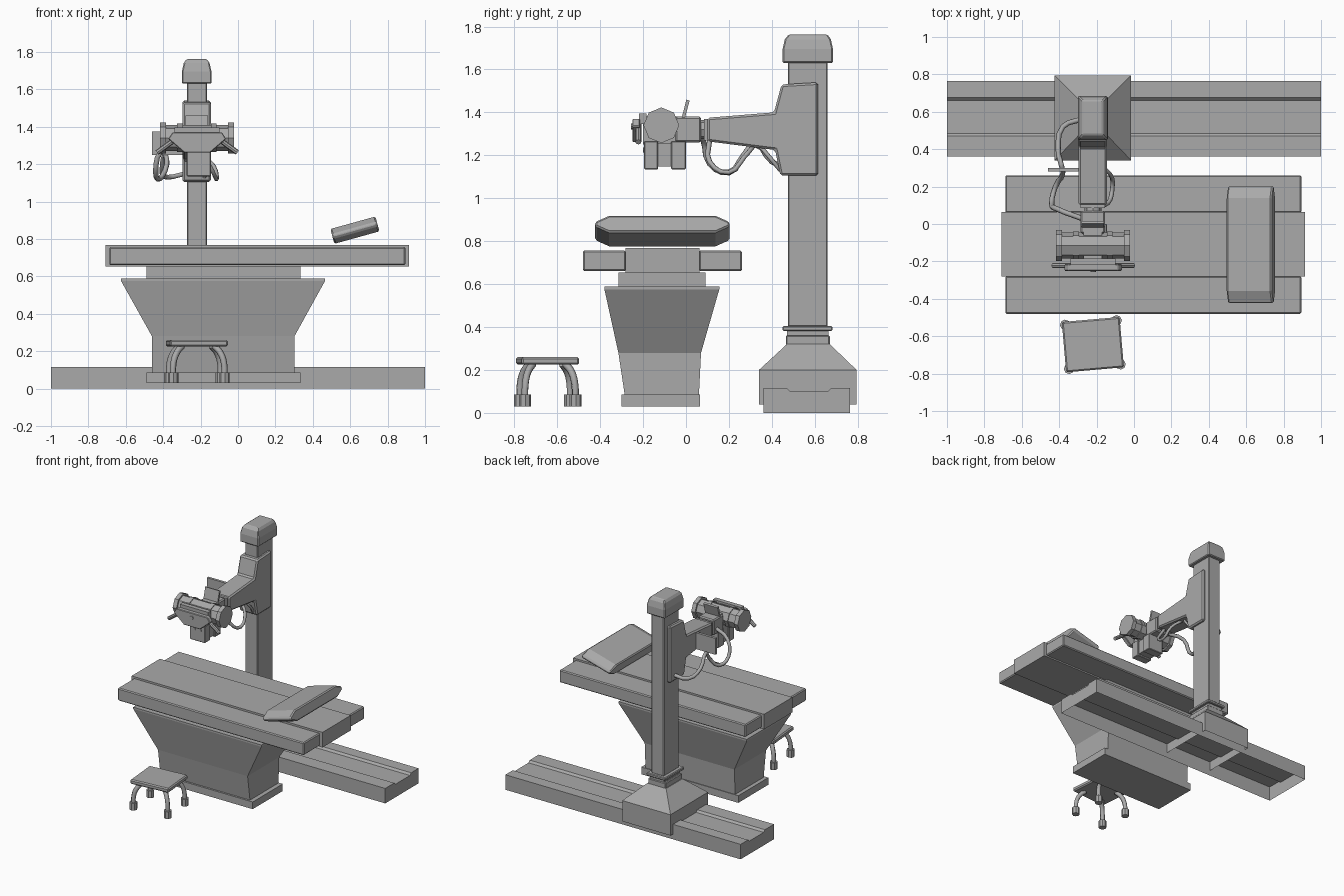
import bpy, bmesh, math
from mathutils import Vector, Matrix

if "Cube" in bpy.data.objects:
    bpy.data.objects.remove(bpy.data.objects["Cube"])

grey = bpy.data.materials.new("medical_grey")
grey.use_nodes = True
grey.diffuse_color = (0.4, 0.4, 0.4, 1)
grey.node_tree.nodes["Principled BSDF"].inputs["Base Color"].default_value = (0.4, 0.4, 0.4, 1)


def finish(name, bm, bevel=0):
    bmesh.ops.recalc_face_normals(bm, faces=bm.faces)
    mesh = bpy.data.meshes.new(name)
    bm.to_mesh(mesh)
    bm.free()
    mesh.materials.append(grey)
    ob = bpy.data.objects.new(name, mesh)
    bpy.context.collection.objects.link(ob)
    if bevel:
        mod = ob.modifiers.new("Bevel", 'BEVEL')
        mod.width = bevel
        mod.segments = 1
    return ob


def loft(name, sections, bevel=0, cap_bottom=True):
    """Stack of rectangles (x0, x1, y0, y1, z)."""
    bm = bmesh.new()
    rings = [[bm.verts.new(p) for p in ((a, c, z), (b, c, z), (b, d, z), (a, d, z))]
             for a, b, c, d, z in sections]
    for lo, hi in zip(rings, rings[1:]):
        for i in range(4):
            j = (i + 1) % 4
            bm.faces.new((lo[i], lo[j], hi[j], hi[i]))
    if cap_bottom:
        bm.faces.new(rings[0])
    bm.faces.new(rings[-1])
    return finish(name, bm, bevel)


def box(name, x0, x1, y0, y1, z0, z1, bevel=0):
    return loft(name, [(x0, x1, y0, y1, z0), (x0, x1, y0, y1, z1)], bevel)


def extrude(name, points, offset, bevel=0, cap=True):
    """Prism from a planar outline swept along an offset vector."""
    bm = bmesh.new()
    a = [bm.verts.new(p) for p in points]
    b = [bm.verts.new(Vector(p) + Vector(offset)) for p in points]
    for i in range(len(a)):
        j = (i + 1) % len(a)
        bm.faces.new((a[i], a[j], b[j], b[i]))
    if cap:
        bm.faces.new(a)
        bm.faces.new(b)
    return finish(name, bm, bevel)


def side_profile(name, yz, x0, x1, bevel=0):
    return extrude(name, [(x0, y, z) for y, z in yz], (x1 - x0, 0, 0), bevel)


def cylinder(name, start, end, radius, sides=8, turn=0):
    start, end = Vector(start), Vector(end)
    axis = end - start
    bm = bmesh.new()
    bmesh.ops.create_cone(bm, cap_ends=True, segments=sides, radius1=radius,
                          radius2=radius, depth=axis.length)
    rot = axis.to_track_quat('Z', 'Y').to_matrix().to_4x4()
    bm.transform(Matrix.Translation((start + end) / 2) @ rot @ Matrix.Rotation(turn, 4, 'Z'))
    return finish(name, bm)


def tube(name, points, radius):
    """Bent tube following a smooth path."""
    curve = bpy.data.curves.new(name, 'CURVE')
    curve.dimensions = '3D'
    curve.bevel_depth = radius
    curve.bevel_resolution = 1
    curve.resolution_u = 3
    curve.use_fill_caps = True
    spline = curve.splines.new('BEZIER')
    spline.bezier_points.add(len(points) - 1)
    for bp, p in zip(spline.bezier_points, points):
        bp.co = p
        bp.handle_left_type = bp.handle_right_type = 'AUTO'
    curve.materials.append(grey)
    ob = bpy.data.objects.new(name, curve)
    bpy.context.collection.objects.link(ob)
    return ob


# Floor rail: folded channel, open underneath
bm = bmesh.new()
rail = [(0.36, 0), (0.36, 0.115), (0.47, 0.115), (0.485, 0.1),
        (0.66, 0.1), (0.675, 0.115), (0.765, 0.115), (0.765, 0)]
ends = [[bm.verts.new((x, y, z)) for y, z in rail] for x in (-1, 1)]
for i in range(len(rail) - 1):
    bm.faces.new((ends[0][i], ends[0][i + 1], ends[1][i + 1], ends[1][i]))
for ring in ends:
    bm.faces.new(ring)
finish("floor_rail", bm)

# Carriage and column
loft("column_carriage", [(-0.425, -0.015, 0.34, 0.795, 0.04), (-0.425, -0.015, 0.34, 0.795, 0.2),
                         (-0.30, -0.14, 0.47, 0.67, 0.32)], cap_bottom=False)
box("column_foot", -0.295, -0.145, 0.465, 0.67, 0.315, 0.36, 0.005)
box("column_neck", -0.28, -0.16, 0.47, 0.665, 0.355, 0.385)
box("column_flange", -0.30, -0.14, 0.45, 0.682, 0.382, 0.405, 0.005)
box("column", -0.273, -0.166, 0.475, 0.66, 0.4, 1.64, 0.006)
loft("column_cap", [(-0.30, -0.142, 0.45, 0.685, 1.63), (-0.30, -0.142, 0.45, 0.685, 1.695),
                    (-0.29, -0.152, 0.46, 0.675, 1.74), (-0.275, -0.167, 0.478, 0.66, 1.762)], 0.006)

# Support arm
side_profile("support_arm", [(0.445, 1.53), (0.615, 1.54), (0.615, 1.105), (0.44, 1.105),
                             (0.415, 1.225), (0.10, 1.265), (0.10, 1.375), (0.41, 1.40)],
             -0.297, -0.145, 0.01)
box("arm_collar", -0.285, -0.155, 0.085, 0.105, 1.27, 1.37)
cylinder("arm_joint", (-0.22, 0.05, 1.32), (-0.22, 0.1, 1.32), 0.045)
box("arm_head", -0.285, -0.155, -0.05, 0.07, 1.26, 1.38, 0.008)
side_profile("tilted_display", [(-0.02, 1.375), (-0.005, 1.375), (0.017, 1.455), (0.002, 1.46)],
             -0.28, -0.16)
box("side_plate", -0.46, -0.295, 0.28, 0.3, 1.25, 1.375)

# Tube head with flanges and bands
cylinder("tube_housing", (-0.41, -0.115, 1.34), (-0.03, -0.115, 1.34), 0.07)
for x, w, r in ((-0.401, 0.032, 0.083), (-0.038, 0.032, 0.083),
                (-0.31, 0.03, 0.076), (-0.13, 0.03, 0.076)):
    cylinder("tube_band", (x - w / 2, -0.115, 1.34), (x + w / 2, -0.115, 1.34), r)
box("tube_mount", -0.27, -0.17, -0.2, -0.04, 1.25, 1.38)

# Collimator: two blocks with a narrower waist
box("collimator_front", -0.275, -0.145, -0.195, -0.13, 1.135, 1.265, 0.004)
box("collimator_waist", -0.265, -0.155, -0.135, -0.065, 1.148, 1.255)
box("collimator_back", -0.275, -0.145, -0.07, 0.0, 1.135, 1.265, 0.004)
for x in (-0.235, -0.185):
    cylinder("collimator_knob", (x, -0.2, 1.225), (x, -0.19, 1.225), 0.012)

# Control panel with two handles
cx = -0.218
half = [(0.07, 1.262), (0.155, 1.335), (0.132, 1.37)]
outline = [(cx + x, z) for x, z in half] + [(cx - x, z) for x, z in reversed(half)]
extrude("control_panel", [(x, -0.25, z) for x, z in outline], (0, 0.035, 0), 0.004)
box("panel_back", -0.34, -0.1, -0.22, -0.185, 1.345, 1.395)
cylinder("panel_button", (cx, -0.256, 1.335), (cx, -0.245, 1.335), 0.014)
for s in (-1, 1):
    cylinder("panel_handle", (cx + s * 0.1, -0.222, 1.345), (cx + s * 0.215, -0.222, 1.262), 0.014)

# Hanging hoses
tube("long_hose", [(-0.28, 0.03, 1.30), (-0.41, 0.08, 1.27), (-0.44, 0.11, 1.16), (-0.42, 0.2, 1.12),
                   (-0.38, 0.27, 1.2), (-0.39, 0.32, 1.25), (-0.405, 0.40, 1.17),
                   (-0.38, 0.52, 1.13), (-0.28, 0.56, 1.15)], 0.014)
tube("short_hose", [(-0.2, 0.11, 1.27), (-0.14, 0.11, 1.17), (-0.115, 0.2, 1.12),
                    (-0.13, 0.27, 1.19), (-0.2, 0.32, 1.25)], 0.012)
tube("arm_hose", [(-0.2, 0.34, 1.25), (-0.17, 0.39, 1.19), (-0.18, 0.44, 1.13)], 0.01)

# Table top: wide side panels and a longer centre panel
box("table_side_front", -0.688, 0.895, -0.48, -0.28, 0.66, 0.757, 0.007)
box("table_side_back", -0.688, 0.895, 0.06, 0.26, 0.66, 0.757, 0.007)
box("table_centre", -0.708, 0.915, -0.281, 0.063, 0.652, 0.768)

# Pedestal
box("table_support", -0.49, 0.335, -0.315, 0.09, 0.58, 0.655)
loft("pedestal", [(-0.46, 0.302, -0.285, 0.06, 0.08), (-0.46, 0.302, -0.315, 0.07, 0.28),
                  (-0.625, 0.465, -0.38, 0.155, 0.575), (-0.625, 0.465, -0.38, 0.155, 0.588)])
box("pedestal_base", -0.49, 0.335, -0.30, 0.065, 0.03, 0.085)

# Tilted pillow with chamfered ends
hy, hz, cy, cz = 0.313, 0.041, 0.065, 0.03
section = [(-hy, hz - cz), (cy - hy, hz), (hy - cy, hz), (hy, hz - cz),
           (hy, cz - hz), (hy - cy, -hz), (cy - hy, -hz), (-hy, cz - hz)]
pillow = side_profile("pillow", section, -0.125, 0.125, 0.008)
pillow.location = (0.625, -0.11, 0.847)
pillow.rotation_euler = (0, math.radians(-15.5), 0)

# Step stool, slightly turned
stool = [box("stool_seat", -0.155, 0.155, -0.135, 0.135, 0.225, 0.26, 0.008)]
for sx in (-1, 1):
    for sy in (-1, 1):
        stool.append(tube("stool_leg", [(sx * 0.085, sy * 0.075, 0.228), (sx * 0.115, sy * 0.1, 0.195),
                                        (sx * 0.135, sy * 0.115, 0.14), (sx * 0.138, sy * 0.118, 0.05)], 0.017))
        stool.append(cylinder("stool_foot", (sx * 0.138, sy * 0.118, 0.03),
                              (sx * 0.138, sy * 0.118, 0.085), 0.028))
for ob in stool:
    ob.location = (-0.22, -0.645, 0)
    ob.rotation_euler = (0, 0, math.radians(5))
